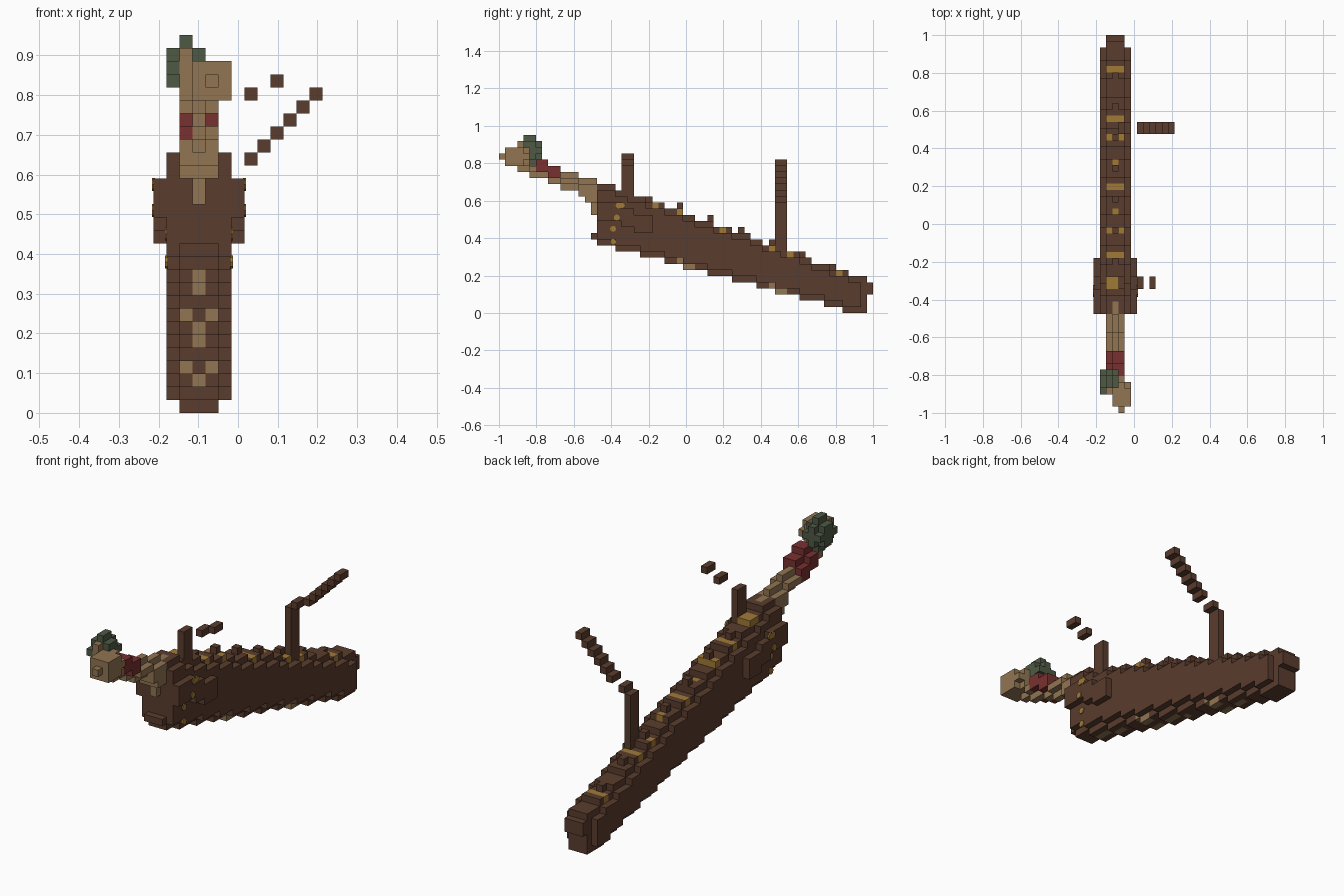
import bpy, bmesh
from mathutils import Matrix, Vector

cube = bpy.data.objects.get("Cube")
if cube:
    bpy.data.objects.remove(cube, do_unlink=True)

# Block grid: 13 x 61 x 29 cells fill the whole model
S = 2 / 61
ORIGIN = Vector((-6.5 * S, -1, 0))


def material(name, hexcode):
    rgb = [int(hexcode[i:i + 2], 16) / 255 for i in (0, 2, 4)]
    col = [c / 12.92 if c < 0.04045 else ((c + 0.055) / 1.055) ** 2.4 for c in rgb] + [1]
    m = bpy.data.materials.new(name)
    m.use_nodes = True
    m.diffuse_color = col
    m.node_tree.nodes["Principled BSDF"].inputs["Base Color"].default_value = col
    return m


BROWN = material("dark wood", "5a3c2d")
TAN = material("pale tan", "917552")
GOLD = material("old gold", "a07a36")
RED = material("dull red", "793030")
GREEN = material("moss green", "4e5a45")

grid = {}
looks = {"body": BROWN, "side_bump": BROWN, "top_studs": BROWN, "rear_post": BROWN,
         "front_post": BROWN, "rear_handle": BROWN, "front_handle": BROWN,
         "top_inlay": GOLD, "under_inlay": TAN, "neck": TAN, "head": TAN,
         "neck_band": RED, "crest": GREEN}


def box(part, xs, ys, zs):
    """Fill an inclusive range of cells."""
    for x in range(xs[0], xs[-1] + 1):
        for y in range(ys[0], ys[-1] + 1):
            for z in range(zs[0], zs[-1] + 1):
                grid[x, y, z] = part


def blob(part, centre, radii):
    """Fill an ellipsoid of cells."""
    lo = [int(c - r) for c, r in zip(centre, radii)]
    hi = [int(c + r) + 1 for c, r in zip(centre, radii)]
    for x in range(lo[0], hi[0] + 1):
        for y in range(lo[1], hi[1] + 1):
            for z in range(lo[2], hi[2] + 1):
                if sum(((p - c) / r) ** 2 for p, c, r in zip((x, y, z), centre, radii)) <= 1:
                    grid[x, y, z] = part


def top_of(j):
    return round((0.53 - 0.365 * ((j + 0.5) * S - 1)) / S) - 1


def bottom_of(j):
    return max(0, round((0.245 - 0.27 * ((j + 0.5) * S - 1)) / S))


# Sloping body: five wide, with narrower ridges above and below
for j in range(16, 60):
    box("body", (2, 4), (j,), (bottom_of(j), top_of(j)))
    if j < 59:
        box("body", (1, 5), (j,), (bottom_of(j) + 1, top_of(j) - 1))
box("body", (2, 4), (60,), (3, 4))
box("body", (2, 4), (15,), (12,))

# Side bumps step down toward the back
for x in (0, 6):
    for ys, zs in (((16, 19), (15, 17)), ((20, 21), (14, 16)), ((22, 24), (13, 15))):
        box("side_bump", (x,), ys, zs)

# Studs and inlays along the upper ridge
for j in range(24, 58, 5):
    box("top_studs", (3,), (j,), (top_of(j) + 1,))
for j in (25, 29, 36, 44, 47, 55):
    box("top_inlay", (2, 4), (j,), (top_of(j),))
box("top_inlay", (2, 3), (20, 21), (top_of(20),))
for j in (32, 40):
    box("top_inlay", (3,), (j,), (top_of(j),))

# Inlays under the belly
for xs, ys in (((3,), (19, 24)), ((2,), (29, 31)), ((4,), (29, 31)), ((3,), (34, 38)),
               ((2,), (44, 46)), ((4,), (44, 46)), ((3,), (48, 50))):
    for j in range(ys[0], ys[1] + 1):
        box("under_inlay", xs, (j,), (bottom_of(j),))

# Posts with stepped handles reaching sideways
box("rear_post", (4,), (45, 46), (top_of(45), 17))
box("rear_handle", (5,), (45, 46), (18,))
for i in range(6):
    box("rear_handle", (7 + i,), (45, 46), (19 + i,))
box("front_post", (4,), (20, 21), (top_of(20), 23))
box("front_handle", (7,), (20, 21), (24,))
box("front_handle", (9,), (20, 21), (25,))

# Neck rises forward from the body
for j in range(3, 18):
    mid = round(25.2 - 0.38 * j)
    box("neck", (3,), (j,), (mid - 1, mid + (1 if j > 8 else 0)))
    box("neck", (2, 4), (j,), (mid - (1 if j > 12 else 0), mid))
box("neck", (2, 4), (14, 17), (18, 19))
box("neck", (3,), (15, 16), (16, 17))

# Band wraps across the neck
for j in range(6, 10):
    mid = round(25.2 - 0.38 * j)
    box("neck_band", (3, 4), (j,), (mid + 1,))
    box("neck_band", (4,), (j,), (mid, mid + 1))
    box("neck_band", (2,), (j,), (mid - 1, mid))

# Head with a crest on one side
blob("crest", (2, 4.5, 26), (1.6, 2.0, 2.3))
blob("head", (4, 2.3, 25), (1.5, 2.6, 2.0))
box("head", (2,), (3,), (24, 27))

# Turn the cells into one mesh of outer faces per part
DIRS = [Vector(d) for d in ((1, 0, 0), (-1, 0, 0), (0, 1, 0), (0, -1, 0), (0, 0, 1), (0, 0, -1))]


def finish(name, bm, mat):
    me = bpy.data.meshes.new(name)
    bm.to_mesh(me)
    bm.free()
    me.materials.append(mat)
    ob = bpy.data.objects.new(name, me)
    bpy.context.scene.collection.objects.link(ob)


for part, mat in looks.items():
    bm = bmesh.new()
    for cell in [c for c, p in grid.items() if p == part]:
        for d in DIRS:
            if tuple(int(a + b) for a, b in zip(cell, d)) in grid:
                continue
            u = Vector((d.y, d.z, d.x))
            v = d.cross(u)
            mid = Vector(cell) + Vector((0.5, 0.5, 0.5)) + d * 0.5
            corners = [mid + (u * a + v * b) * 0.5 for a, b in ((-1, -1), (1, -1), (1, 1), (-1, 1))]
            bm.faces.new([bm.verts.new(ORIGIN + c * S) for c in corners])
    bmesh.ops.remove_doubles(bm, verts=bm.verts, dist=S / 20)
    finish(part, bm, mat)

# Small eight-sided studs on both cheeks
bm = bmesh.new()
for side in (-1, 1):
    for reach, y, z in ((3.5, -0.36, 0.575), (3.5, -0.34, 0.575), (3.5, -0.37, 0.51),
                        (2.5, -0.39, 0.45), (2.5, -0.39, 0.38)):
        place = Matrix.Translation((-3 * S + side * reach * S, y, z)) @ Matrix.Rotation(1.5708, 4, 'Y')
        bmesh.ops.create_cone(bm, cap_ends=True, segments=8, radius1=S / 2, radius2=S / 2,
                              depth=0.008, matrix=place)
finish("cheek_studs", bm, GOLD)
